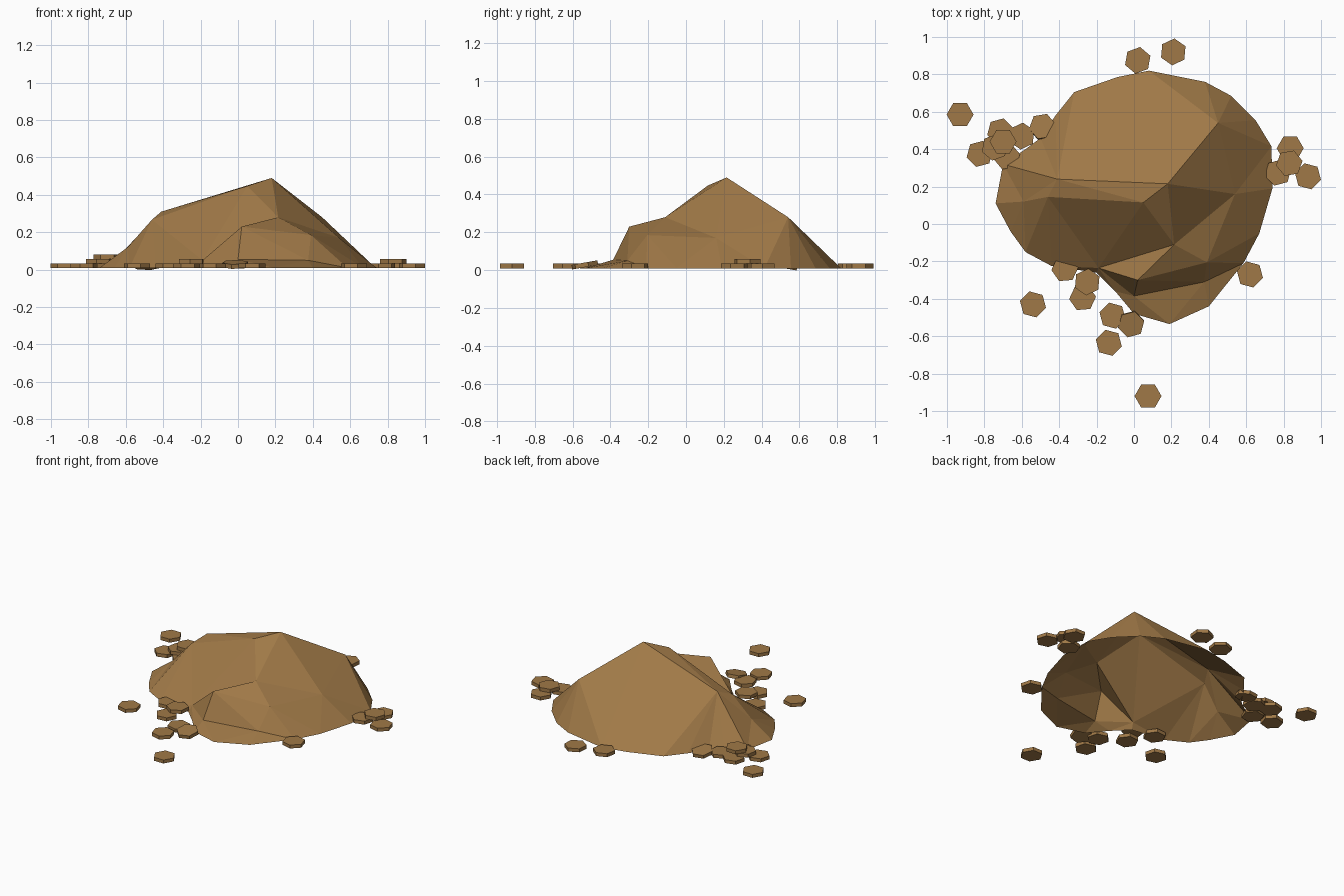
import bpy, bmesh, math
from mathutils import Vector, Matrix
from mathutils.geometry import delaunay_2d_cdt

if "Cube" in bpy.data.objects:
    bpy.data.objects.remove(bpy.data.objects["Cube"])


def finish(bm, name, material):
    mesh = bpy.data.meshes.new(name)
    bm.to_mesh(mesh)
    bm.free()
    mesh.materials.append(material)
    obj = bpy.data.objects.new(name, mesh)
    bpy.context.collection.objects.link(obj)
    return obj


def colour(name, rgb):
    m = bpy.data.materials.new(name)
    m.diffuse_color = (*rgb, 1)
    m.use_nodes = True
    m.node_tree.nodes["Principled BSDF"].inputs["Base Color"].default_value = m.diffuse_color
    return m


earth = colour("earth", (0.35, 0.19, 0.063))

# Mound: ground outline and a few crest points joined into a faceted open shell
BASE = 0.01
outline = [(.08, .82), (-.09, .785), (-.32, .705), (-.42, .58), (-.50, .46),
           (-.58, .40), (-.70, .32), (-.74, .11), (-.66, -.04), (-.58, -.15),
           (-.44, -.225), (-.20, -.26), (-.10, -.36), (0, -.48), (.19, -.535),
           (.40, -.44), (.585, -.21), (.67, -.05), (.74, .19), (.735, .415),
           (.65, .555), (.52, .685), (.38, .76)]
crest = [(.18, .215, .49), (.05, .115, .447), (-.41, .24, .31), (-.46, .145, .267),
         (.45, .54, .28), (.215, -.11, .28), (.02, -.30, .23), (.39, -.205, .185),
         (0, -.385, .055), (.375, -.31, .05), (.54, .16, .17), (-.59, .12, .12),
         (-.19, -.235, .05)]
n = len(outline)
# Creases between crest points, and from crest points down to the outline
creases = [(0, 1), (1, 2), (0, 2), (2, 3), (1, 3), (0, 4), (0, 10), (1, 5), (0, 5), (5, 10),
           (5, 6), (5, 7), (6, 7), (6, 12), (5, 12), (1, 12), (6, 8), (8, 12), (8, 9),
           (7, 9), (3, 11), (2, 11), (4, 10), (3, 12)]
falls = [(0, 2), (2, 2), (2, 4), (2, 6), (3, 10), (3, 9), (4, 19), (4, 0), (4, 21), (7, 16),
         (9, 16), (0, 0), (12, 11)]
edges = [(a + n, b + n) for a, b in creases] + [(a + n, b) for a, b in falls]
points = [Vector(p) for p in outline] + [Vector(p[:2]) for p in crest]
heights = [BASE] * n + [p[2] for p in crest]
flat, _, tris, origin, _, _ = delaunay_2d_cdt(points, edges, [list(range(n))], 1, 1e-5)
bm = bmesh.new()
verts = [bm.verts.new((p.x, p.y, heights[o[0]] if o else BASE + .1))
         for p, o in zip(flat, origin)]
for t in tris:
    f = bm.faces.new([verts[i] for i in t])
    f.normal_update()
    if f.normal.z < 0:
        f.normal_flip()
finish(bm, "mound", earth)

# Loose hexagonal pebbles: x, y, stacking level, turn in degrees
pebbles = [(.02, .875, 0, 20), (.21, .92, 0, 25), (-.93, .585, 0, 0), (-.825, .375, 0, 15),
           (-.715, .495, 0, 15), (-.745, .41, 1, 20), (-.70, .44, 2, 0), (-.60, .47, 0, 25),
           (-.68, .36, 0, 10), (.835, .405, 0, 0), (.77, .275, 0, 15), (.93, .255, 0, 45),
           (.83, .325, 1, 10), (.62, -.27, 0, 45), (-.37, -.24, 0, 5), (-.25, -.31, 1, 25),
           (-.275, -.395, 0, 5), (-.54, -.43, 0, 45), (-.115, -.49, 0, 45),
           (-.135, -.635, 0, 45), (.075, -.92, 0, 0)]
# Pebbles leaning on others or on the mound: x, y, z, turn, tilt
leaning = [(-.015, -.535, .028, 15, 10), (-.49, .52, .022, 10, -10)]


def pebble(x, y, z, turn, tilt=0):
    bm = bmesh.new()
    place = (Matrix.Translation((x, y, z)) @ Matrix.Rotation(math.radians(tilt), 4, 'X')
             @ Matrix.Rotation(math.radians(turn + 30), 4, 'Z'))
    bmesh.ops.create_cone(bm, cap_ends=True, segments=6, radius1=.072, radius2=.072,
                          depth=.024, matrix=place)
    finish(bm, "pebble", earth)


for x, y, level, turn in pebbles:
    pebble(x, y, BASE + .012 + level * .024, turn)
for spec in leaning:
    pebble(*spec)
